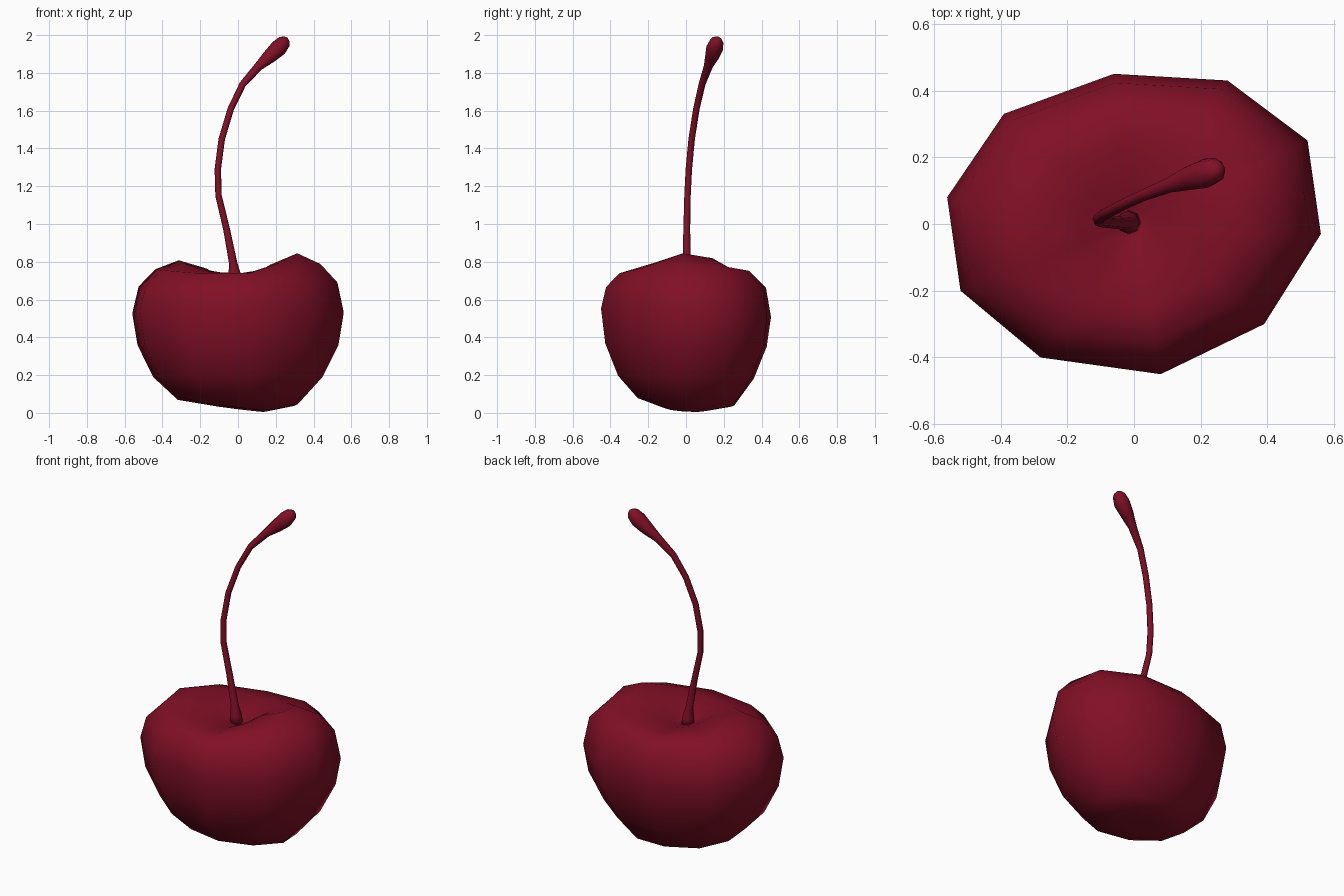
import bpy
import bmesh
import math
from mathutils import Vector

cube = bpy.data.objects.get("Cube")
if cube:
    bpy.data.objects.remove(cube, do_unlink=True)

# Single deep red colour
red = bpy.data.materials.new("dark cherry red")
red.use_nodes = True
colour = (0.22, 0.005, 0.019, 1)
red.diffuse_color = colour
red.node_tree.nodes["Principled BSDF"].inputs["Base Color"].default_value = colour


def loft(name, rings, start, end):
    """Skin a list of equal rings and close both ends with a fan to a point."""
    bm = bmesh.new()
    loops = [[bm.verts.new(p) for p in ring] for ring in rings]
    n = len(loops[0])
    for a, b in zip(loops, loops[1:]):
        for i in range(n):
            j = (i + 1) % n
            bm.faces.new((a[i], a[j], b[j], b[i]))
    for loop, tip in ((loops[0], start), (loops[-1], end)):
        v = bm.verts.new(tip)
        for i in range(n):
            bm.faces.new((loop[i], loop[(i + 1) % n], v))
    bmesh.ops.recalc_face_normals(bm, faces=bm.faces)
    for f in bm.faces:
        f.smooth = True
    mesh = bpy.data.meshes.new(name)
    bm.to_mesh(mesh)
    bm.free()
    mesh.materials.append(red)
    obj = bpy.data.objects.new(name, mesh)
    bpy.context.collection.objects.link(obj)
    return obj


# Fruit: ten-sided outline scaled up a profile, with a saddle-shaped top
outline = [(.56, -.03), (.52, .25), (.28, .43), (-.06, .45), (-.39, .33),
           (-.56, .08), (-.52, -.20), (-.28, -.40), (.08, -.45), (.39, -.30)]

# scale, height, rise towards the sides, tilt in x, tilt in y
profile = [(.26, .024, 0, -.12, -.04), (.57, .06, 0, -.04, -.08),
           (.80, .19, 0, 0, -.02), (.95, .36, 0, 0, -.02),
           (1, .53, 0, 0, -.05), (.94, .665, .015, .02, 0),
           (.78, .737, .038, .03, 0), (.56, .733, .095, .055, 0),
           (.30, .715, .06, .05, 0), (.10, .695, .01, 0, 0)]


def fruit_ring(scale, height, rise, tilt_x, tilt_y):
    ring = []
    for x, y in outline:
        side = math.cos(math.atan2(y / .45, x / .56)) ** 2
        px, py = x * scale, y * scale
        ring.append((px, py, height + rise * side + tilt_x * px + tilt_y * py))
    return ring


loft("cherry_fruit", [fruit_ring(*p) for p in profile], (0, 0, .045), (0, 0, .68))

# Stem: curved tapering tube with a flared foot and a bulb at the tip
path = [(-.015, .005, .68, .036), (-.018, .005, .73, .034), (-.025, .004, .79, .022),
        (-.06, .004, .97, .018), (-.103, .008, 1.15, .017), (-.107, .015, 1.29, .017),
        (-.086, .03, 1.45, .017), (-.038, .055, 1.61, .017), (.025, .085, 1.74, .018),
        (.11, .118, 1.835, .024), (.165, .138, 1.885, .037), (.215, .152, 1.932, .045),
        (.246, .163, 1.967, .036), (.257, .167, 1.98, .02)]
centres = [Vector(p[:3]) for p in path]
SIDES = 8
rings = []
for i, c in enumerate(centres):
    tangent = centres[min(i + 1, len(path) - 1)] - centres[max(i - 1, 0)]
    turn = Vector((0, 0, 1)).rotation_difference(tangent)
    angles = [math.tau * k / SIDES for k in range(SIDES)]
    rings.append([c + turn @ Vector((math.cos(a), math.sin(a), 0)) * path[i][3]
                  for a in angles])
loft("cherry_stem", rings, centres[0], centres[-1] + Vector((.005, .002, .006)))
